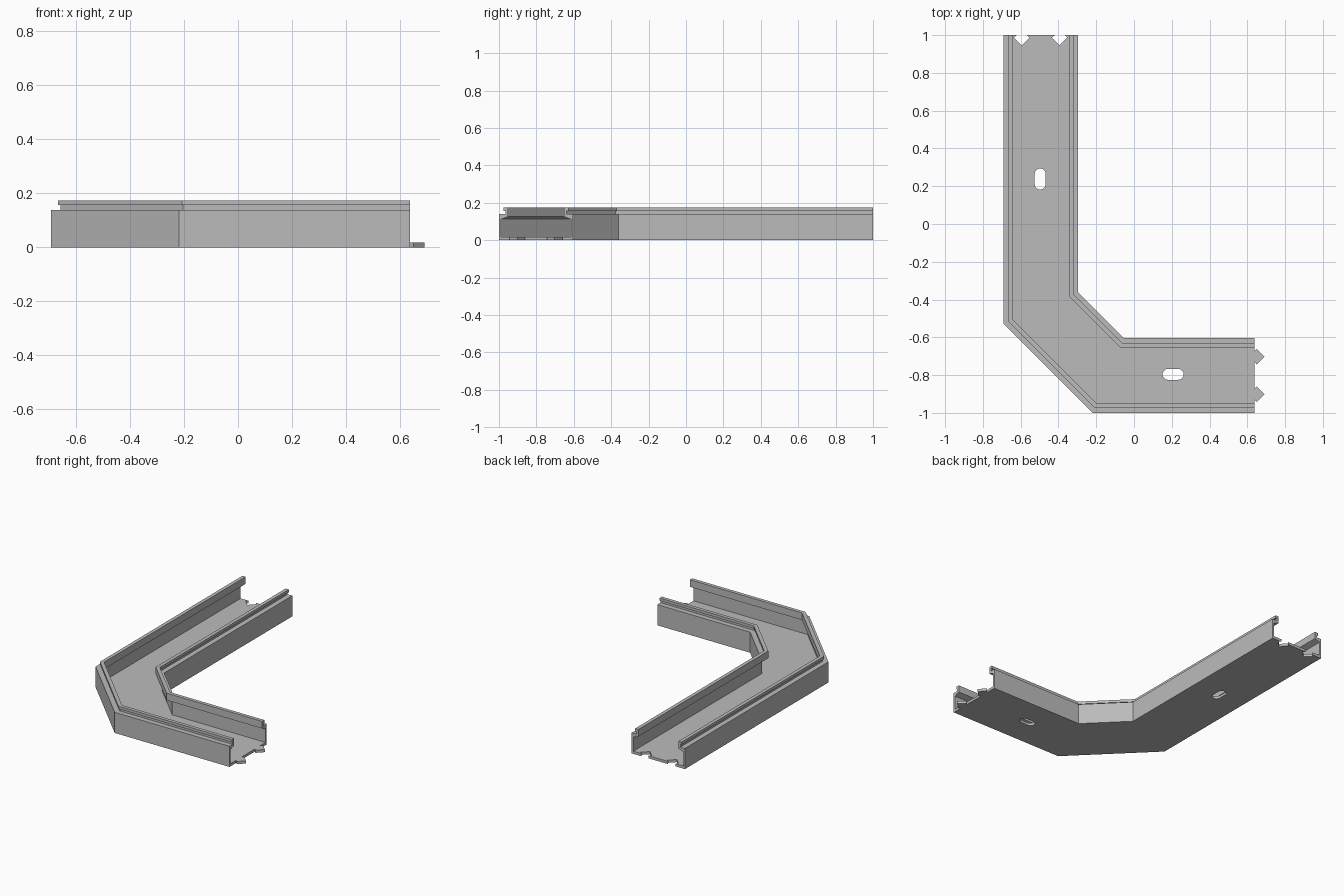
import bpy, bmesh, math
from mathutils import Vector

cube = bpy.data.objects.get("Cube")
if cube:
    bpy.data.objects.remove(cube, do_unlink=True)

# One plain grey plastic
grey = bpy.data.materials.new("grey plastic")
grey.use_nodes = True
colour = (0.5, 0.5, 0.5, 1)
grey.diffuse_color = colour
grey.node_tree.nodes["Principled BSDF"].inputs["Base Color"].default_value = colour

# Channel centre line: one leg along y, a 45 degree bend, one leg along x
CX, CY, DIAG = -0.494, -0.802, -0.938
END_X, END_Y = 0.637, 1.0
HALF, FLOOR = 0.198, 0.018


def rail(o):
    """Mitred path at distance o from the centre line, positive to the outside."""
    x, y, d = CX - o, CY - o, DIAG - o * math.sqrt(2)
    return [Vector(p) for p in ((x, END_Y), (x, d - x), (d - y, y), (END_X, y))]


def make_wall(name, side):
    # Thin wall, sloped inner shoulder, outer groove and hooked lip
    profile = [(HALF, FLOOR), (HALF, 0.139), (0.164, 0.139), (0.164, 0.156),
               (0.173, 0.156), (0.173, 0.174), (0.149, 0.174), (0.149, 0.126),
               (0.186, 0.112), (0.186, FLOOR)]
    bm = bmesh.new()
    rows = [[bm.verts.new((p.x, p.y, z)) for p in rail(o * side)] for o, z in profile]
    for a, b in zip(rows, rows[1:] + rows[:1]):
        for i in range(len(a) - 1):
            bm.faces.new((a[i], a[i + 1], b[i + 1], b[i]))
    bm.faces.new([r[0] for r in rows])
    bm.faces.new([r[-1] for r in rows])
    bmesh.ops.recalc_face_normals(bm, faces=bm.faces)
    mesh = bpy.data.meshes.new(name)
    bm.to_mesh(mesh)
    bm.free()
    mesh.materials.append(grey)
    bpy.context.collection.objects.link(bpy.data.objects.new(name, mesh))


def arrow(base, along, out):
    """Arrow-head outline used for both the tabs and their matching notches."""
    shape = [(-0.027, 0), (-0.041, 0.013), (0, 0.054), (0.041, 0.013), (0.027, 0)]
    return [base + along * a + out * b for a, b in shape]


def slot(x, y, direction):
    """Rounded screw slot."""
    pts = []
    for end in (1, -1):
        for i in range(9):
            t = math.pi * (i / 8 - 0.5)
            u, v = end * (0.027 + 0.029 * math.cos(t)), end * 0.029 * math.sin(t)
            pts.append(Vector((x + u, y + v)) if direction == "x" else Vector((x - v, y + u)))
    return pts


# Floor outline: notches at the y end, tabs at the x end
X, Y = Vector((1, 0)), Vector((0, 1))
outer, inner = rail(HALF), rail(-HALF)
outline = list(outer)
for offset in (-0.1, 0.1):
    outline += arrow(Vector((END_X, CY + offset)), Y, X)
outline += inner[::-1]
for offset in (0.1, -0.1):
    outline += arrow(Vector((CX + offset, END_Y)), -X, -Y)

curve = bpy.data.curves.new("channel_floor", "CURVE")
curve.dimensions = "2D"
curve.fill_mode = "BOTH"
curve.extrude = FLOOR / 2
for pts in (outline, slot(CX - 0.003, 0.238, "y"), slot(0.207, -0.796, "x")):
    spline = curve.splines.new("POLY")
    spline.points.add(len(pts) - 1)
    for point, p in zip(spline.points, pts):
        point.co = (p.x, p.y, 0, 1)
    spline.use_cyclic_u = True
curve.materials.append(grey)
floor = bpy.data.objects.new("channel_floor", curve)
floor.location.z = FLOOR / 2
bpy.context.collection.objects.link(floor)
bpy.ops.object.select_all(action="DESELECT")
floor.select_set(True)
bpy.context.view_layer.objects.active = floor
bpy.ops.object.convert(target="MESH")
bpy.ops.object.shade_flat()

# Side walls
make_wall("outer_wall", 1)
make_wall("inner_wall", -1)
